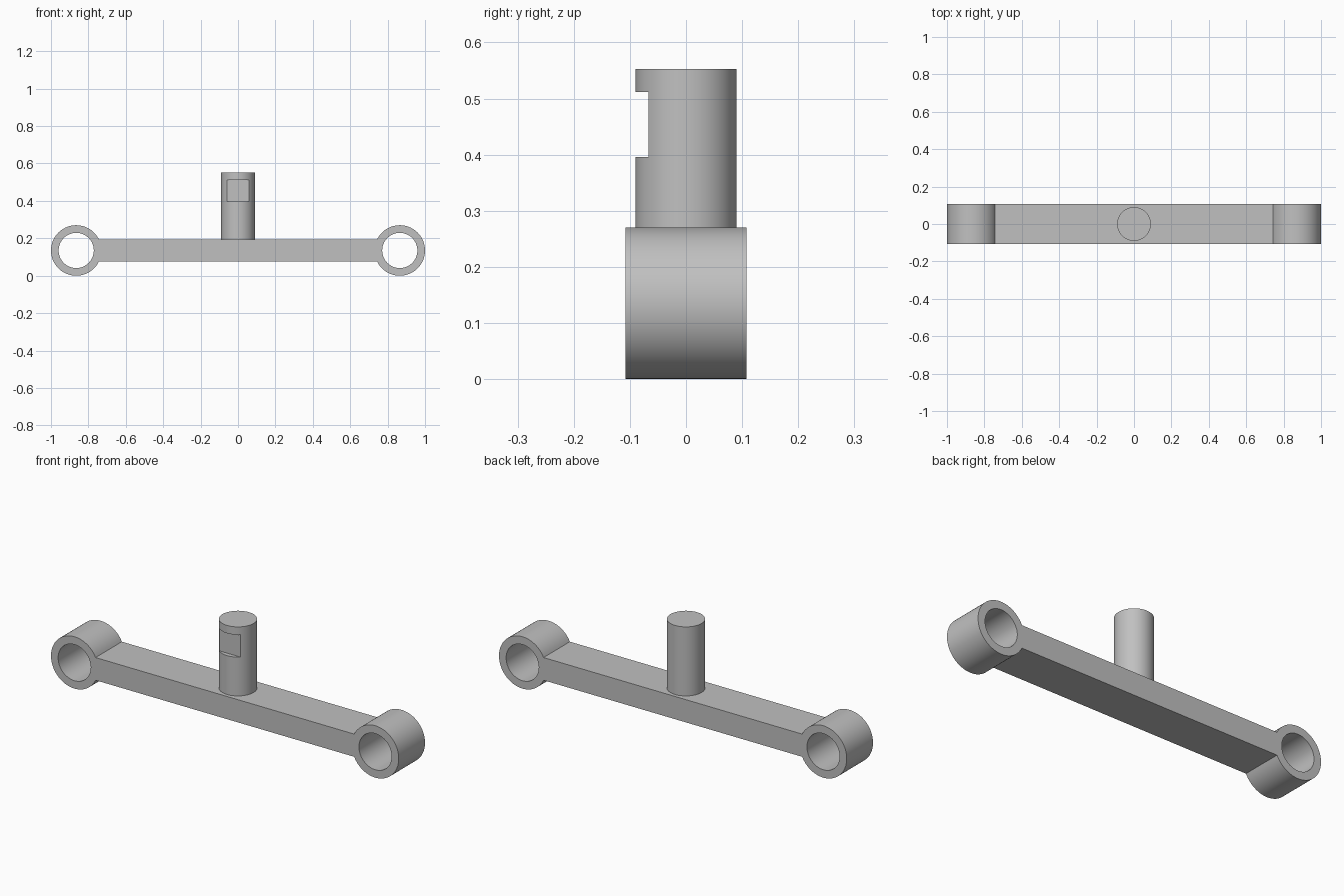
import bpy, bmesh, math
from mathutils import Matrix

if "Cube" in bpy.data.objects:
    bpy.data.objects.remove(bpy.data.objects["Cube"], do_unlink=True)

RING_X, RING_Z, OUTER, INNER = 0.865, 0.135, 0.135, 0.094
BAR_HALF, DEPTH = 0.059, 0.108
POST_R, POST_TOP = 0.09, 0.553

grey = bpy.data.materials.new("plain grey")
grey.use_nodes = True
colour = (0.53, 0.53, 0.53, 1)
grey.diffuse_color = colour
grey.node_tree.nodes["Principled BSDF"].inputs["Base Color"].default_value = colour


def make_object(name, bm):
    bmesh.ops.recalc_face_normals(bm, faces=bm.faces)
    mesh = bpy.data.meshes.new(name)
    bm.to_mesh(mesh)
    bm.free()
    obj = bpy.data.objects.new(name, mesh)
    bpy.context.collection.objects.link(obj)
    mesh.materials.append(grey)
    return obj


def select_only(obj):
    bpy.ops.object.select_all(action='DESELECT')
    obj.select_set(True)
    bpy.context.view_layer.objects.active = obj


def arc(cx, radius, start, end, steps):
    angles = [start + (end - start) * i / steps for i in range(steps + 1)]
    return [(cx + radius * math.cos(a), RING_Z + radius * math.sin(a)) for a in angles]


def add_loop(bm, points):
    verts = [bm.verts.new((x, -DEPTH, z)) for x, z in points]
    return [bm.edges.new((v, verts[i - 1])) for i, v in enumerate(verts)]


# Arm: one profile of a bar with a ring at each end, extruded in depth
join = math.asin(BAR_HALF / OUTER)
outline = arc(-RING_X, OUTER, join, 2 * math.pi - join, 56)
outline += arc(RING_X, OUTER, join - math.pi, math.pi - join, 56)
bm = bmesh.new()
edges = add_loop(bm, outline)
for side in (-1, 1):
    edges += add_loop(bm, arc(side * RING_X, INNER, 0, 2 * math.pi, 64)[:-1])
bmesh.ops.triangle_fill(bm, use_beauty=True, edges=edges, normal=(0, -1, 0))
result = bmesh.ops.extrude_face_region(bm, geom=bm.faces[:])
moved = [g for g in result["geom"] if isinstance(g, bmesh.types.BMVert)]
bmesh.ops.translate(bm, verts=moved, vec=(0, 2 * DEPTH, 0))
arm = make_object("arm_with_end_rings", bm)

# Post: upright cylinder standing on the bar
base = RING_Z + BAR_HALF - 0.02
bm = bmesh.new()
bmesh.ops.create_cone(bm, cap_ends=True, segments=64, radius1=POST_R, radius2=POST_R,
                      depth=POST_TOP - base,
                      matrix=Matrix.Translation((0, 0, (POST_TOP + base) / 2)))
post = make_object("post", bm)

# Flat notch cut across the front of the post
bm = bmesh.new()
bmesh.ops.create_cube(bm, size=1, matrix=Matrix.Translation((0, -0.117, 0.454))
                      @ Matrix.Diagonal((0.3, 0.1, 0.116, 1)))
cutter = make_object("notch_cutter", bm)
cutter.hide_render = True
cut = post.modifiers.new("notch", 'BOOLEAN')
cut.operation = 'DIFFERENCE'
cut.solver = 'EXACT'
cut.object = cutter
select_only(post)
bpy.ops.object.modifier_apply(modifier=cut.name)
bpy.data.objects.remove(cutter, do_unlink=True)

# Smooth round walls, sharp rims
for obj in (arm, post):
    select_only(obj)
    bpy.ops.object.shade_smooth_by_angle(angle=math.radians(25))
